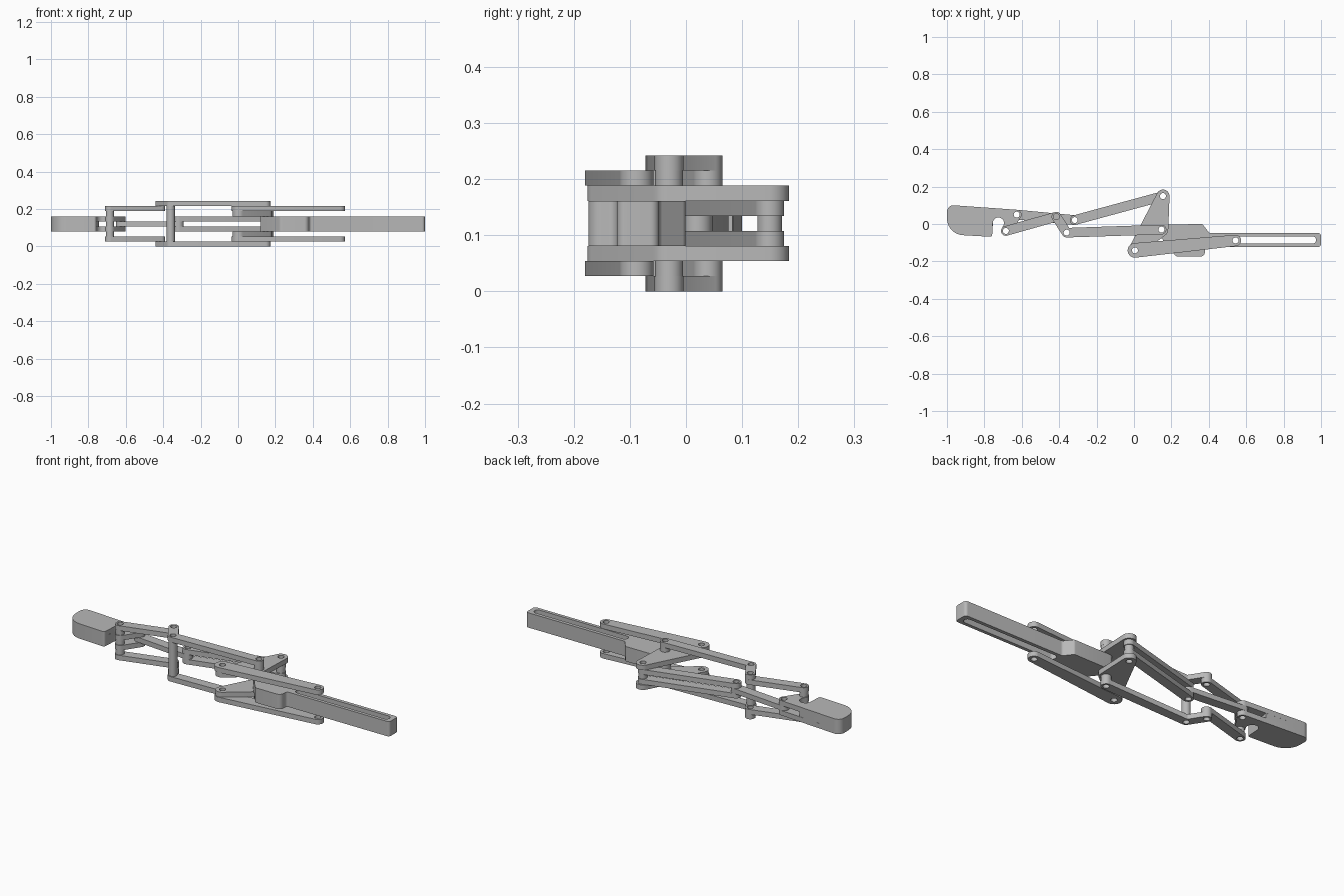
import bpy, bmesh, math
from mathutils import Vector

cube = bpy.data.objects.get("Cube")
if cube:
    bpy.data.objects.remove(cube, do_unlink=True)

T = 0.0269          # thickness of one plate layer
HOLE = 0.016        # bore of every pivot
R = 0.026           # usual link end radius

grey = bpy.data.materials.new("light_grey")
grey.use_nodes = True
grey.diffuse_color = (0.48, 0.48, 0.48, 1)
grey.node_tree.nodes["Principled BSDF"].inputs["Base Color"].default_value = (0.48, 0.48, 0.48, 1)


def belt(circles):
    """Counter-clockwise outline wrapped round circles; negative radius = inner fillet."""
    n = len(circles)
    if n == 1:
        x, y, r = circles[0]
        return [(x + r * math.cos(a * math.tau / 28), y + r * math.sin(a * math.tau / 28))
                for a in range(28)]
    normals = []
    for i in range(n):
        x1, y1, r1 = circles[i]
        x2, y2, r2 = circles[(i + 1) % n]
        ratio = (r1 - r2) / math.hypot(x2 - x1, y2 - y1)
        normals.append(math.atan2(y2 - y1, x2 - x1) - math.acos(max(-1, min(1, ratio))))
    points = []
    for i, (x, y, r) in enumerate(circles):
        start, end = normals[i - 1], normals[i]
        sweep = (end - start) % math.tau if r > 0 else -((start - end) % math.tau)
        steps = max(1, math.ceil(abs(sweep) / 0.22)) if abs(r) > 0.002 else 1
        for k in range(steps + 1):
            a = start + sweep * k / steps
            points.append((x + r * math.cos(a), y + r * math.sin(a)))
    return points


def plate(name, outline, openings, first, last=None):
    """Extrude an outline with openings from layer first to layer last."""
    last = first if last is None else last
    curve = bpy.data.curves.new(name, 'CURVE')
    curve.dimensions = '2D'
    curve.fill_mode = 'BOTH'
    curve.extrude = T * (last - first + 1) / 2
    for loop in [outline] + openings:
        pts = belt(loop)
        spline = curve.splines.new('POLY')
        spline.points.add(len(pts) - 1)
        for p, co in zip(spline.points, pts):
            p.co = (co[0], co[1], 0, 1)
        spline.use_cyclic_u = True
    temp = bpy.data.objects.new(name + "_curve", curve)
    bpy.context.collection.objects.link(temp)
    deps = bpy.context.evaluated_depsgraph_get()
    mesh = bpy.data.meshes.new_from_object(temp.evaluated_get(deps))
    bpy.data.objects.remove(temp, do_unlink=True)
    bpy.data.curves.remove(curve)
    bm = bmesh.new()
    bm.from_mesh(mesh)
    bmesh.ops.remove_doubles(bm, verts=bm.verts, dist=0.00005)
    bmesh.ops.translate(bm, verts=bm.verts, vec=Vector((0, 0, T * (first + last + 1) / 2)))
    bmesh.ops.recalc_face_normals(bm, faces=bm.faces)
    bm.to_mesh(mesh)
    bm.free()
    mesh.materials.clear()
    mesh.materials.append(grey)
    obj = bpy.data.objects.new(name, mesh)
    bpy.context.collection.objects.link(obj)
    bpy.ops.object.select_all(action='DESELECT')
    obj.select_set(True)
    bpy.context.view_layer.objects.active = obj
    bpy.ops.object.shade_smooth_by_angle(angle=math.radians(30))
    return obj


def pair(name, outline, openings, layer):
    """The same plate below and above the middle layer."""
    plate("lower_" + name, outline, openings, layer)
    plate("upper_" + name, outline, openings, 8 - layer)


def disc(p, r=R):
    return (p[0], p[1], r)


def bores(*pivots):
    return [[disc(p, HOLE)] for p in pivots]


def tube(name, p, first, last=None, r=0.022):
    plate(name, [disc(p, r)], bores(p), first, last)


# Pivot positions
slider = (0.543, -0.088)
crank_low = (0.005, -0.141)
crank_mid = (0.147, -0.03)
crank_top = (0.155, 0.149)
elbow = (-0.36, -0.046)
elbow_tip = (-0.415, 0.039)
knuckle = (-0.317, 0.021)
jaw_hinge = (-0.627, 0.05)
jaw_ear = (-0.685, -0.037)

# Slotted base with a wide head at the crank pivot
plate("slotted_base",
      [disc(crank_mid, 0.028), (0.237, -0.15, 0.024), (0.355, -0.15, 0.024),
       (0.395, -0.138, -0.015), (0.984, -0.108, 0.015), (0.984, -0.063, 0.015),
       (0.41, -0.033, -0.015), (0.36, -0.014, 0.013)],
      [[(0.43, -0.086, 0.019), (0.955, -0.086, 0.019)]] + bores(crank_mid), 3, 5)

# Triangular cranks and the links from them to the slot
pair("crank", [disc(crank_low, 0.035), disc(crank_mid, 0.036), disc(crank_top, 0.035)],
     bores(crank_low, crank_mid, crank_top), 2)
pair("slider_link", [disc(crank_low, 0.039), disc(slider, 0.03)], bores(crank_low, slider), 1)

# Bent outer links
pair("bent_link", [disc(elbow_tip), disc(elbow), disc(crank_mid), (-0.346, -0.0195, -0.001)],
     bores(elbow_tip, elbow, crank_mid), 0)

# Straight links
pair("long_link", [disc(knuckle), disc(crank_top)], bores(knuckle, crank_top), 3)
pair("jaw_link", [disc(jaw_ear), disc(elbow_tip)], bores(jaw_ear, elbow_tip), 1)
plate("centre_link", [disc(jaw_hinge), disc(knuckle)], bores(jaw_hinge, knuckle), 4)

# Jaw: solid tip with a fork round the centre link
tip = [(-0.965, 0.065, 0.035), (-0.91, 0.03, 0.09), (-0.77, -0.056, 0.012)]
pair("jaw_fork", tip + [(-0.725, 0.005, -0.03), disc(jaw_ear), disc(jaw_hinge)],
     bores(jaw_ear, jaw_hinge), 3)
plate("jaw_core", tip + [(-0.755, 0.01, 0.001), (-0.745, 0.083, 0.001)], [], 4)

# Hollow pins and spacers
tube("elbow_pin", elbow, 1, 7)
tube("crank_top_pin", crank_top, 4)
tube("jaw_pin", jaw_ear, 4)
for layer, side in ((2, "lower"), (6, "upper")):
    tube(side + "_jaw_spacer", jaw_ear, layer)
for layer, side in ((1, "lower"), (7, "upper")):
    tube(side + "_crank_spacer", crank_mid, layer, r=0.025)
